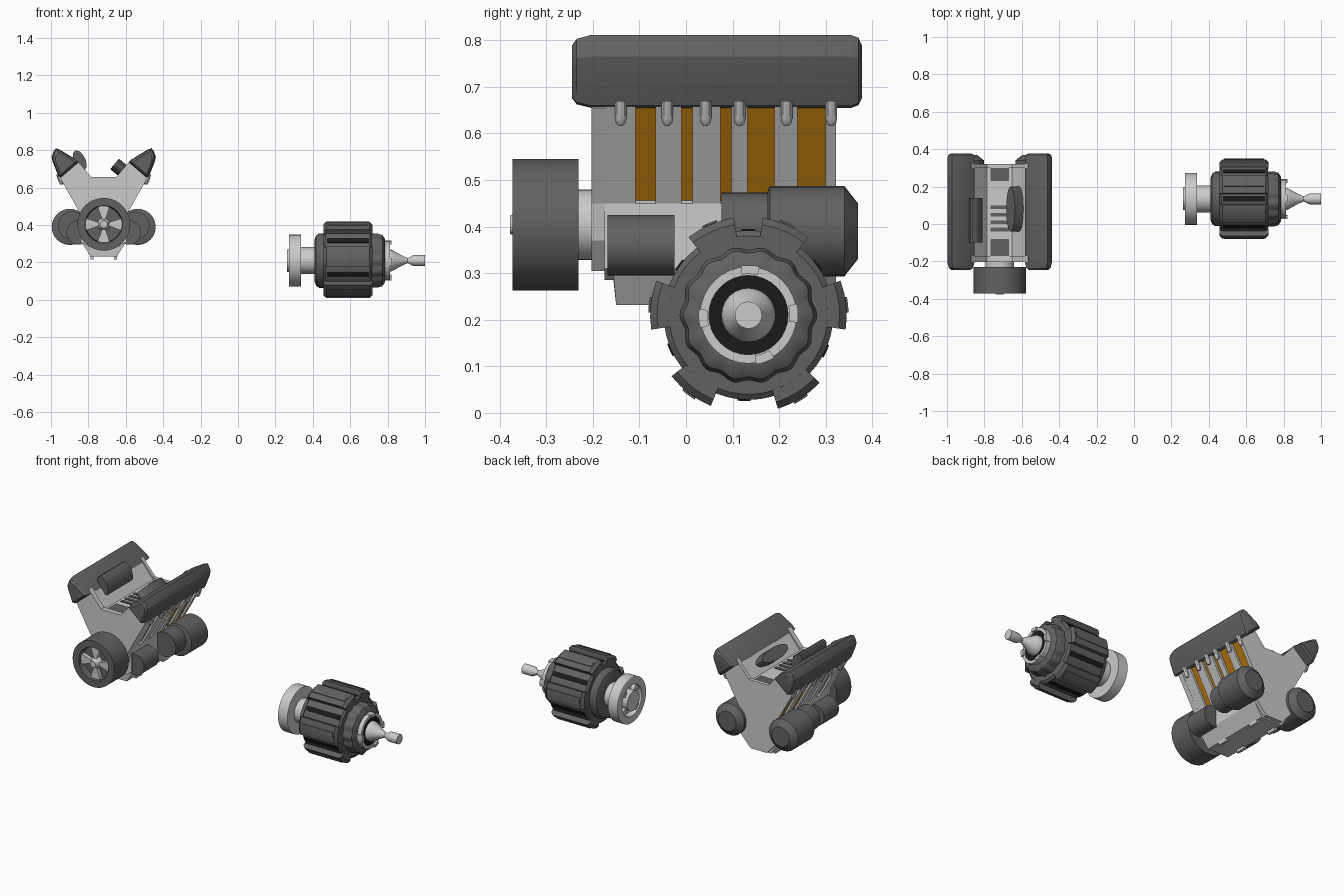
import bpy, bmesh
from math import sin, cos, pi, radians
from mathutils import Vector

if "Cube" in bpy.data.objects:
    bpy.data.objects.remove(bpy.data.objects["Cube"])

EX = -0.718            # engine centre line in x
MY, MZ = 0.134, 0.21   # motor axis in y, z


def material(name, rgb):
    m = bpy.data.materials.new(name)
    m.diffuse_color = (*rgb, 1)
    m.use_nodes = True
    m.node_tree.nodes["Principled BSDF"].inputs["Base Color"].default_value = m.diffuse_color
    return m


DARK = material("dark_grey", (0.12, 0.12, 0.12))
BLACK = material("black", (0.01, 0.01, 0.01))
ORANGE = material("orange", (0.52, 0.20, 0.005))


def loft(name, rings, mat=None, closed=False, smooth=True):
    """Skin a list of equal-length point rings; cap the ends unless closed."""
    bm = bmesh.new()
    vs = [[bm.verts.new(p) for p in r] for r in rings]
    n, k = len(vs[0]), len(vs)
    for i in range(k if closed else k - 1):
        a, b = vs[i], vs[(i + 1) % k]
        for j in range(n):
            bm.faces.new((a[j], a[(j + 1) % n], b[(j + 1) % n], b[j]))
    if not closed:
        bm.faces.new(vs[0])
        bm.faces.new(vs[-1])
    bmesh.ops.recalc_face_normals(bm, faces=bm.faces)
    me = bpy.data.meshes.new(name)
    bm.to_mesh(me)
    bm.free()
    ob = bpy.data.objects.new(name, me)
    bpy.context.collection.objects.link(ob)
    if mat:
        me.materials.append(mat)
    if smooth:
        bpy.ops.object.select_all(action='DESELECT')
        ob.select_set(True)
        bpy.context.view_layer.objects.active = ob
        bpy.ops.object.shade_smooth_by_angle(angle=radians(30))
    return ob


def lathe(name, prof, axis, c, mat=None, n=32, closed=False, lobes=0, amp=0):
    """Turn (position, radius) points about the x or y axis through c."""
    rings = []
    for t, r in prof:
        ring = []
        for i in range(n):
            a = 2 * pi * i / n
            q = r * (1 - amp * (0.5 - 0.5 * cos(lobes * a)))
            if axis == 'X':
                ring.append((t, c[0] + q * cos(a), c[1] + q * sin(a)))
            else:
                ring.append((c[0] + q * cos(a), t, c[1] + q * sin(a)))
        rings.append(ring)
    return loft(name, rings, mat, closed)


def prism(name, pts, y0, y1, mat=None, s=1):
    """Extrude an engine cross-section (x offset, z) along y; s mirrors it."""
    return loft(name, [[(EX + s * x, y, z) for x, z in pts] for y in (y0, y1)], mat, smooth=False)


def both(half):
    return half + [(-x, z) for x, z in reversed(half)]


def arc_block(name, a, w, r0, r1, x0, x1, mat=None, ch=0.0, axis='X', c=(MY, MZ)):
    """Block following an arc round an axis; ch tapers its two ends."""
    rings = []
    for t, r in ((x0, r1 - ch), (x0 + ch, r1), (x1 - ch, r1), (x1, r1 - ch)) if ch else ((x0, r1), (x1, r1)):
        an = [radians(a + w * (k / 4 - 0.5)) for k in range(5)]
        q = [(r * cos(g), r * sin(g)) for g in an] + [(r0 * cos(g), r0 * sin(g)) for g in reversed(an)]
        rings.append([(t, c[0] + u, c[1] + v) if axis == 'X' else (c[0] + u, t, c[1] + v) for u, v in q])
    return loft(name, rings, mat, smooth=False)


# ---------- engine block ----------
core = both([(0.067, 0.645), (0.15, 0.745), (0.21, 0.67), (0.098, 0.462), (0.12, 0.45),
             (0.12, 0.31), (0.08, 0.285)])
prism("engine_block", core, -0.175, 0.318)
plate = both([(0.067, 0.657), (0.15, 0.755), (0.235, 0.655), (0.12, 0.45), (0.105, 0.37), (0.055, 0.305)])
prism("front_plate", plate, -0.203, -0.172)
back = both([(0.067, 0.657), (0.15, 0.755), (0.235, 0.655), (0.12, 0.45), (0.12, 0.31), (0.055, 0.24)])
prism("rear_plate", back, 0.3, 0.322)

# oil pan with a raked front
pan = both([(0.12, 0.45), (0.12, 0.31), (0.07, 0.232)])
front_y = {0.45: -0.174, 0.31: -0.157, 0.232: -0.15}
loft("oil_pan", [[(EX + x, front_y[z], z) for x, z in pan], [(EX + x, 0.3, z) for x, z in pan]], smooth=False)
for s in (1, -1):
    for y in (-0.06, 0.2):
        prism("pan_foot", [(0.05, 0.25), (0.075, 0.25), (0.07, 0.216), (0.056, 0.216)], y, y + 0.06, s=s)

# ---------- cylinder banks ----------
cover = [(0.135, 0.735), (0.16, 0.758), (0.235, 0.803), (0.255, 0.811), (0.268, 0.795), (0.279, 0.765),
         (0.272, 0.735), (0.242, 0.66), (0.228, 0.655)]
cc = Vector((0.21, 0.73))
pillars = [(-0.175, -0.108), (-0.065, -0.01), (0.014, 0.074), (0.098, 0.132), (0.19, 0.239), (0.299, 0.32)]
for s, side in ((1, "right"), (-1, "left")):
    # wall pillars with orange panels sunk between them
    for y0, y1 in pillars:
        prism(side + "_bank_pillar", [(0.236, 0.66), (0.12, 0.45), (0.09, 0.46), (0.2, 0.68)], y0, y1, s=s)
    prism(side + "_orange_panel", [(0.224, 0.664), (0.108, 0.453), (0.095, 0.46), (0.2, 0.67)],
          -0.12, 0.305, ORANGE, s)
    # tapered valve cover
    rings = []
    for y, k in ((-0.245, 0.72), (-0.235, 0.9), (-0.205, 1), (0.355, 1), (0.37, 0.93), (0.378, 0.72)):
        pts = [cc + (Vector(p) - cc) * k for p in cover]
        rings.append([(EX + s * p.x, y, p.y) for p in pts])
    loft(side + "_valve_cover", rings, DARK)
    # short round exhaust stubs
    for y in (-0.14, -0.04, 0.042, 0.115, 0.216, 0.312):
        ring = []
        for z, r, dx in ((0.616, 0.005, 0), (0.622, 0.011, 0), (0.632, 0.013, 0.003), (0.67, 0.013, 0.015)):
            ring.append([(EX + s * (0.226 + dx + r * cos(i * pi / 5)), y + r * sin(i * pi / 5), z)
                         for i in range(10)])
        loft(side + "_exhaust_stub", ring)
    # side canister with domed back and stepped front
    lathe(side + "_canister", [(0.175, 0.085), (0.18, 0.097), (0.34, 0.097), (0.369, 0.06)], 'Y',
          (EX + s * 0.181, 0.39), DARK, 24)
    lathe(side + "_canister_neck", [(0.076, 0.075), (0.18, 0.075)], 'Y', (EX + s * 0.17, 0.398), DARK, 24)
    lathe(side + "_front_accessory", [(-0.168, 0.065), (-0.025, 0.065)], 'Y', (EX + s * 0.135, 0.36), DARK, 24)

# filler housings on the inner side of the covers
oval = [(0.128 + 0.024 * cos(a) + 0.028 * sin(a), 0.745 - 0.02 * cos(a) + 0.05 * sin(a))
        for a in [2 * pi * i / 16 for i in range(16)]]
loft("left_filler", [[(EX - x, y, z) for x, z in oval] for y in (-0.1, 0.14)], DARK)
d, v = Vector((-0.77, 0, 0.64)), Vector((0.64, 0, 0.77))
base = Vector((EX + 0.108, 0.08, 0.685))
loft("right_filler", [[base + d * t + Vector((0, 0.12, 0)) * cos(i * pi / 12) + v * 0.036 * sin(i * pi / 12)
                       for i in range(24)] for t in (-0.02, 0.065)], DARK)

# valley vents
for y0, y1 in ((-0.17, -0.08), (-0.04, -0.02), (0.0, 0.02), (0.04, 0.06), (0.08, 0.1), (0.23, 0.31)):
    prism("valley_vent", [(-0.05, 0.64), (0.05, 0.64), (0.05, 0.65), (-0.05, 0.65)], y0, y1, DARK)

# ---------- crank pulley ----------
cp = (EX, 0.404)
lathe("crank_pulley", [(-0.231, 0.141), (-0.372, 0.141), (-0.372, 0.1), (-0.33, 0.095), (-0.33, 0.03),
                       (-0.231, 0.03)], 'Y', cp, DARK, 32, True)
lathe("pulley_hub", [(-0.17, 0.076), (-0.235, 0.076)], 'Y', cp)
lathe("pulley_nose", [(-0.24, 0.035), (-0.345, 0.035), (-0.36, 0.025), (-0.378, 0.02)], 'Y', cp, None, 16)
for a in (0, 90, 180, 270):
    arc_block("pulley_spoke", a + 90, 38, 0.025, 0.098, -0.355, -0.32, axis='Y', c=cp)

# ---------- motor ----------
mc = (MY, MZ)
lathe("motor_wheel", [(0.337, 0.139), (0.274, 0.139), (0.272, 0.136), (0.272, 0.095), (0.305, 0.09),
                      (0.305, 0.03), (0.337, 0.03)], 'X', mc, None, 32, True)
lathe("wheel_nub", [(0.262, 0.055), (0.262, 0.06), (0.32, 0.06)], 'X', mc)
for a in (45, 135, 225, 315):
    arc_block("wheel_spoke", a, 25, 0.05, 0.098, 0.28, 0.31)
lathe("motor_neck", [(0.33, 0.072), (0.42, 0.072)], 'X', mc)
lathe("motor_rear_collar", [(0.41, 0.115), (0.418, 0.135), (0.435, 0.146), (0.47, 0.146)], 'X', mc, DARK)
lathe("motor_body", [(0.458, 0.17), (0.468, 0.182), (0.706, 0.182), (0.716, 0.17)], 'X', mc, DARK, 48)
for a in (6, 67, 113, 174, 233, 302):
    arc_block("motor_fin", a, 29, 0.17, 0.211, 0.457, 0.718, DARK, 0.015)
    arc_block("motor_fin_ridge", a, 9, 0.2, 0.215, 0.48, 0.695, DARK)
for a in (36, 90, 144, 204, 267, 335):
    arc_block("motor_slot", a, 9, 0.17, 0.185, 0.475, 0.7, BLACK)
lathe("motor_scalloped_collar", [(0.71, 0.148), (0.745, 0.148), (0.772, 0.14), (0.785, 0.12), (0.787, 0.1)],
      'X', mc, DARK, 84, lobes=14, amp=0.055)
lathe("front_ring", [(0.78, 0.104), (0.812, 0.104), (0.812, 0.085), (0.78, 0.085)], 'X', mc, None, 32, True)
for a in (2, 88, 184, 290):
    arc_block("ring_lug", a, 22, 0.088, 0.107, 0.78, 0.822)
lathe("black_seal", [(0.78, 0.087), (0.806, 0.087), (0.806, 0.05), (0.78, 0.05)], 'X', mc, BLACK, 32, True)

# output shaft: cone, waist and tip
lathe("output_shaft", [(0.78, 0.058), (0.82, 0.058), (0.835, 0.05), (0.875, 0.028), (0.905, 0.014), (0.915, 0.016),
                       (0.93, 0.026), (0.94, 0.029), (1.0, 0.029)], 'X', mc, None, 24)
